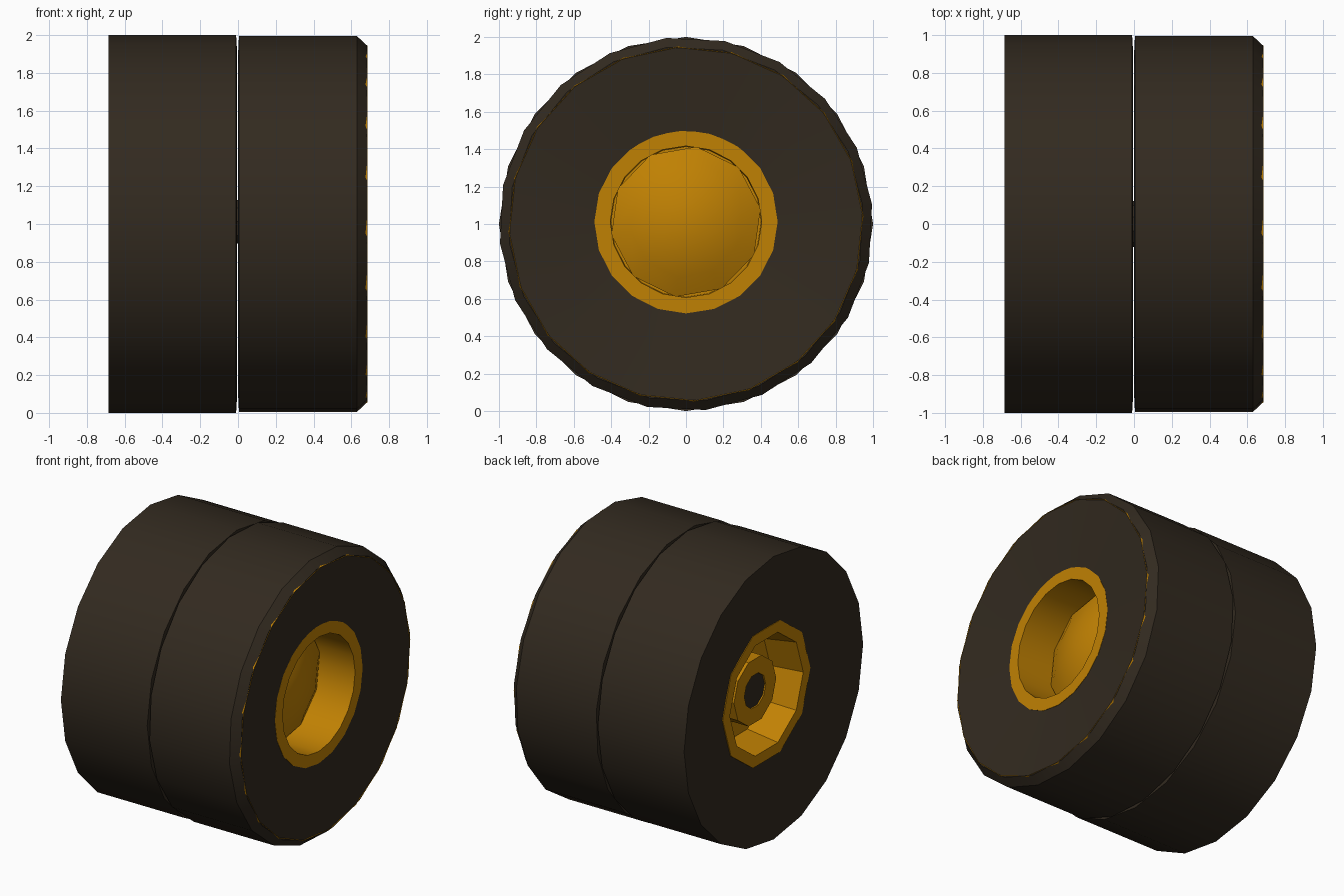
import bpy, bmesh, math

if "Cube" in bpy.data.objects:
    bpy.data.objects.remove(bpy.data.objects["Cube"])


def material(name, rgb):
    m = bpy.data.materials.new(name)
    m.diffuse_color = (*rgb, 1)
    m.use_nodes = True
    m.node_tree.nodes["Principled BSDF"].inputs["Base Color"].default_value = m.diffuse_color
    return m


RUBBER = material("dark_rubber", (0.032, 0.023, 0.014))
PAINT = material("orange_paint", (0.53, 0.22, 0.001))


def lathe(name, profile, sides, turn, mat, closed=True, z=1.0, smooth=25):
    """Spin (x, radius) points around a wheel axis at height z."""
    bm = bmesh.new()
    rings = []
    for x, r in profile:
        ring = []
        for i in range(sides):
            a = math.radians(turn) + 2 * math.pi * i / sides
            ring.append(bm.verts.new((x, r * math.sin(a), z + r * math.cos(a))))
        rings.append(ring)
    for k in range(len(rings) if closed else len(rings) - 1):
        p, q = rings[k], rings[(k + 1) % len(rings)]
        for i in range(sides):
            j = (i + 1) % sides
            bm.faces.new((p[i], p[j], q[j], q[i]))
    bmesh.ops.remove_doubles(bm, verts=bm.verts, dist=1e-5)
    bmesh.ops.recalc_face_normals(bm, faces=bm.faces)
    me = bpy.data.meshes.new(name)
    bm.to_mesh(me)
    bm.free()
    me.materials.append(mat)
    ob = bpy.data.objects.new(name, me)
    bpy.context.collection.objects.link(ob)
    bpy.ops.object.select_all(action='DESELECT')
    ob.select_set(True)
    bpy.context.view_layer.objects.active = ob
    bpy.ops.object.shade_smooth_by_angle(angle=math.radians(smooth))
    return ob


RIM_Z = 1.012

# Pair of tyres with dished side walls and a narrow gap between them
lathe("inner_tyre", [(-0.62, 0.44), (-0.685, 1), (-0.01, 1), (-0.004, 0.9),
                     (-0.004, 0.44)], 20, 0, RUBBER)
lathe("outer_tyre", [(0, 0.44), (0, 0.9), (0.005, 1), (0.63, 1),
                     (0.683, 0.95), (0.625, 0.44)], 20, -6, RUBBER)

# Thin painted bead peeping out at the shoulder of the outer tyre
lathe("outer_bead", [(0.66, 0.94), (0.67, 0.953), (0.685, 0.947),
                     (0.67, 0.935)], 20, -3, PAINT)

# Outer rim: flat lip around a deep well
lathe("outer_rim", [(0.02, 0.48), (0.632, 0.49), (0.632, 0.405),
                    (0.345, 0.405), (0.02, 0.40)], 20, 0, PAINT, z=RIM_Z)

# Domed cap at the bottom of the well
dome = [(0.33, 0), (0.33, 0.405)]
dome += [(0.36 + 0.12 * (1 - (r / 0.405) ** 2), r)
         for r in (0.405, 0.3, 0.2, 0.1, 0)]
lathe("hub_dome", dome, 10, 8, PAINT, closed=False, z=RIM_Z)

# Inner rim: lip, deep groove and a raised hub boss with a bore
lathe("inner_rim", [(-0.02, 0.48), (-0.63, 0.49), (-0.63, 0.41),
                    (-0.40, 0.37), (-0.40, 0.236), (-0.54, 0.236),
                    (-0.54, 0.12), (-0.02, 0.12)],
      10, 18, PAINT, z=RIM_Z)

# Axle seen inside the bore and bridging the gap
lathe("axle", [(-0.53, 0), (-0.53, 0.122), (0.34, 0.122), (0.34, 0)],
      10, 18, RUBBER, closed=False, z=RIM_Z)
